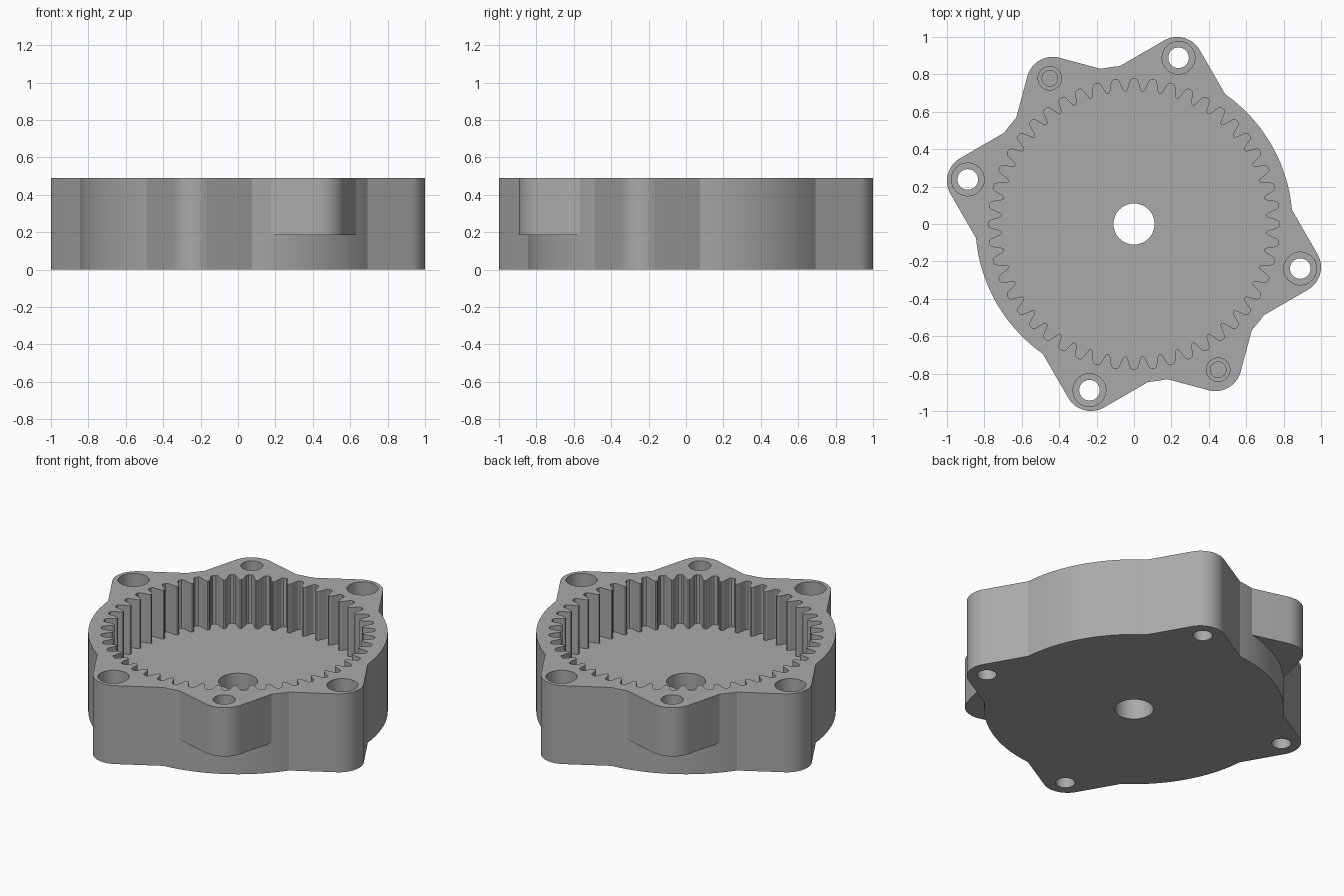
import bpy, bmesh
from math import sin, cos, radians, pi

if "Cube" in bpy.data.objects:
    bpy.data.objects.remove(bpy.data.objects["Cube"], do_unlink=True)

TOP, FLOOR = 0.49, 0.185
DISC_R, LUG_R = 0.848, 0.14
BOLT_ANGLES = (75, 165, 255, 345)
PIN_ANGLES = (120, 300)

grey = bpy.data.materials.new("plain grey")
grey.use_nodes = True
COLOUR = (0.40, 0.40, 0.40, 1)
grey.diffuse_color = COLOUR
grey.node_tree.nodes["Principled BSDF"].inputs["Base Color"].default_value = COLOUR


def polar(r, deg):
    return r * cos(radians(deg)), r * sin(radians(deg))


def circle(r, n, cx=0, cy=0):
    return [(cx + r * cos(2 * pi * i / n), cy + r * sin(2 * pi * i / n)) for i in range(n)]


def prism(name, outline, z0, z1):
    """Extrude a counter-clockwise outline from z0 to z1."""
    bm = bmesh.new()
    base = bm.faces.new([bm.verts.new((x, y, z0)) for x, y in outline])
    top = bmesh.ops.extrude_face_region(bm, geom=[base])["geom"]
    moved = [v for v in top if isinstance(v, bmesh.types.BMVert)]
    bmesh.ops.translate(bm, verts=moved, vec=(0, 0, z1 - z0))
    bmesh.ops.recalc_face_normals(bm, faces=bm.faces)
    mesh = bpy.data.meshes.new(name)
    bm.to_mesh(mesh)
    bm.free()
    mesh.materials.append(grey)
    ob = bpy.data.objects.new(name, mesh)
    bpy.context.collection.objects.link(ob)
    return ob


def combine(body, tool, operation):
    """Apply a boolean to the body and discard the tool."""
    mod = body.modifiers.new("bool", "BOOLEAN")
    mod.operation, mod.object, mod.solver = operation, tool, "EXACT"
    bpy.context.view_layer.objects.active = body
    bpy.ops.object.modifier_apply(modifier=mod.name)
    bpy.data.objects.remove(tool, do_unlink=True)


def lug_outline(angle, dist):
    """Rounded right-angle corner whose flanks run back into the disc."""
    cx, cy = polar(dist, angle)
    arc = []
    for i in range(17):
        dx, dy = polar(LUG_R, angle - 45 + 90 * i / 16)
        arc.append((cx + dx, cy + dy))
    sx, sy = polar(0.4, angle - 135)
    ex, ey = polar(0.4, angle + 135)
    first, last = arc[0], arc[-1]
    return [(first[0] + sx, first[1] + sy)] + arc + [(last[0] + ex, last[1] + ey)]


def gear_outline(teeth=48):
    """Internal gear: one rounded notch for each tooth pitch."""
    half = [(3.4, 0.708), (2.8, 0.716), (2.2, 0.738), (1.75, 0.758), (1.35, 0.771), (0.7, 0.777)]
    notch = [(-a, r) for a, r in half] + [(a, r) for a, r in reversed(half)]
    return [polar(r, 360 * k / teeth + a) for k in range(teeth) for a, r in notch]


# Housing disc with full-height bolt lugs and raised pin lugs
housing = prism("gear_housing", circle(DISC_R, 144), 0, TOP)
for a in BOLT_ANGLES:
    combine(housing, prism("bolt_lug", lug_outline(a, 0.89), 0, TOP), "UNION")
for a in PIN_ANGLES:
    combine(housing, prism("pin_lug", lug_outline(a, 0.87), FLOOR, TOP), "UNION")

# Toothed pocket and shaft hole
combine(housing, prism("gear_pocket", gear_outline(), FLOOR, TOP + 0.1), "DIFFERENCE")
combine(housing, prism("shaft_hole", circle(0.11, 48), -0.1, TOP), "DIFFERENCE")

# Counterbored bolt holes go through; stepped pin holes are blind
for angles, dist, bores in (
        (BOLT_ANGLES, 0.92, ((0.088, FLOOR), (0.055, -0.1))),
        (PIN_ANGLES, 0.90, ((0.063, 0.29), (0.042, 0.22)))):
    for a in angles:
        for r, z in bores:
            hole = circle(r, 32, *polar(dist, a))
            combine(housing, prism("bore", hole, z, TOP + 0.1), "DIFFERENCE")

# Smooth the round walls and keep the rims crisp
bpy.ops.object.select_all(action="DESELECT")
housing.select_set(True)
bpy.context.view_layer.objects.active = housing
bpy.ops.object.shade_smooth_by_angle(angle=radians(22))
